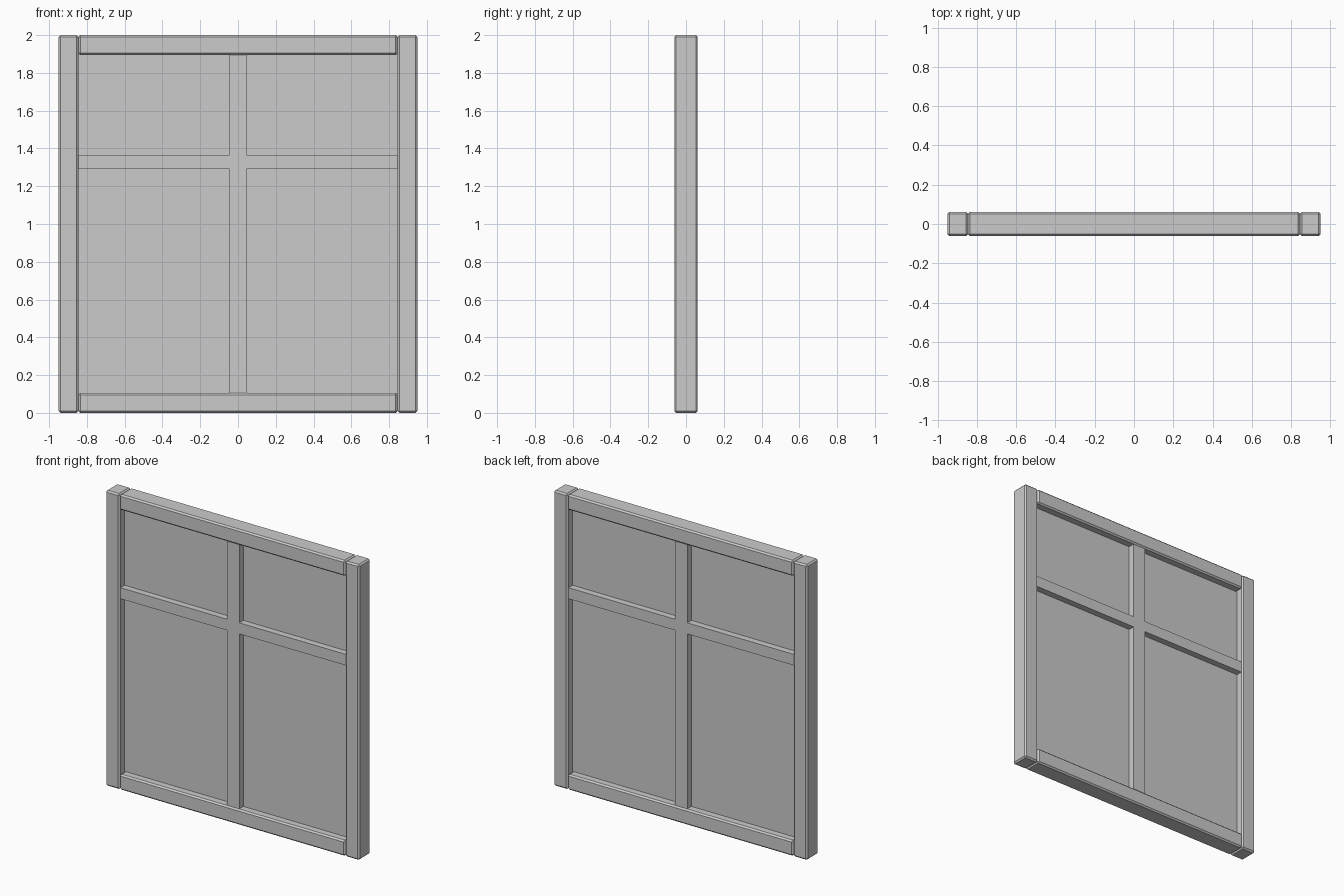
import bpy, bmesh

if "Cube" in bpy.data.objects:
    bpy.data.objects.remove(bpy.data.objects["Cube"])


def box(name, x0, x1, y0, y1, z0, z1, bevel=0.0):
    bm = bmesh.new()
    bmesh.ops.create_cube(bm, size=1)
    size = (x1 - x0, y1 - y0, z1 - z0)
    mid = ((x0 + x1) / 2, (y0 + y1) / 2, (z0 + z1) / 2)
    bmesh.ops.scale(bm, vec=size, verts=bm.verts)
    me = bpy.data.meshes.new(name)
    bm.to_mesh(me)
    bm.free()
    ob = bpy.data.objects.new(name, me)
    ob.location = mid
    bpy.context.collection.objects.link(ob)
    if bevel:
        mod = ob.modifiers.new("bevel", 'BEVEL')
        mod.width = bevel
        mod.segments = 1
    return ob


D = 0.062   # half depth of the frame
M = 0.052   # half depth of the glazing bars
X = 0.845   # inner edge of the stiles

# side stiles
box("left_stile", -0.95, -X, -D, D, 0, 2, 0.01)
box("right_stile", X, 0.95, -D, D, 0, 2, 0.01)

# top and bottom rails
box("top_rail", -X, X, -D, D, 1.895, 2, 0.01)
box("bottom_rail", -X, X, -D, D, 0, 0.105, 0.01)

# glazing bars: one cross-shaped profile, extruded through the depth
w, za, zb, lo, hi = 0.046, 1.29, 1.365, 0.1, 1.9
profile = [(-w, lo), (w, lo), (w, za), (X, za), (X, zb), (w, zb),
           (w, hi), (-w, hi), (-w, zb), (-X, zb), (-X, za), (-w, za)]
bm = bmesh.new()
face = bm.faces.new([bm.verts.new((x, -M, z)) for x, z in profile])
ext = bmesh.ops.extrude_face_region(bm, geom=[face], use_keep_orig=True)
moved = [g for g in ext["geom"] if isinstance(g, bmesh.types.BMVert)]
bmesh.ops.translate(bm, vec=(0, 2 * M, 0), verts=moved)
bmesh.ops.recalc_face_normals(bm, faces=bm.faces)
mesh = bpy.data.meshes.new("glazing_bars")
bm.to_mesh(mesh)
bm.free()
bpy.context.collection.objects.link(bpy.data.objects.new("glazing_bars", mesh))

# glass pane
box("glass_pane", -X, X, -0.008, 0.008, 0.1, 1.9)
